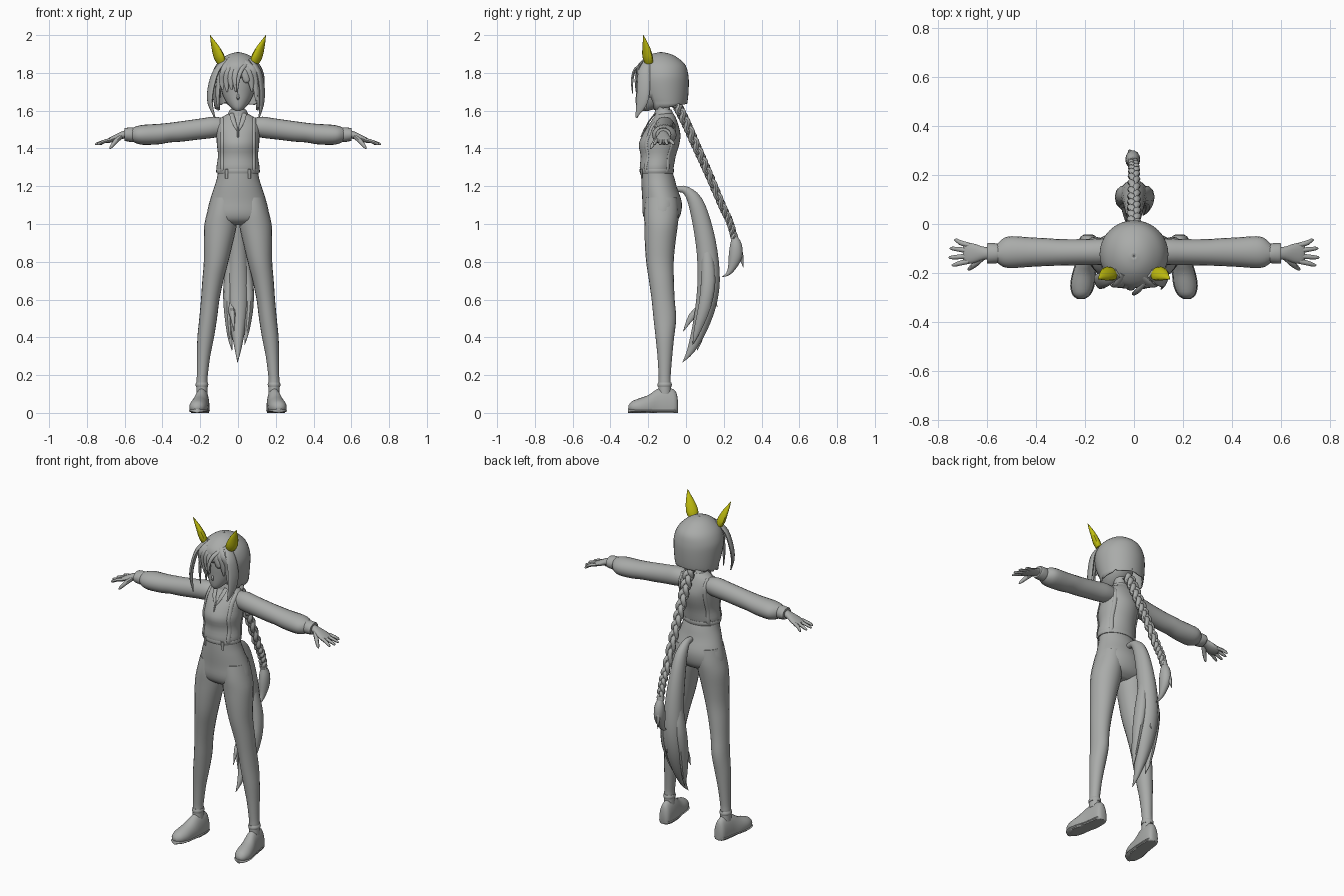
import bpy, bmesh, math
from mathutils import Vector

X, Y, Z = Vector((1, 0, 0)), Vector((0, 1, 0)), Vector((0, 0, 1))


def material(name, rgb):
    m = bpy.data.materials.new(name)
    m.diffuse_color = (*rgb, 1)
    return m


GREY = material("grey", (0.40, 0.41, 0.40))
YELLOW = material("yellow", (0.55, 0.53, 0.005))


def finish(bm, name, mat, mirror=False, angle=45):
    bmesh.ops.recalc_face_normals(bm, faces=bm.faces)
    me = bpy.data.meshes.new(name)
    bm.to_mesh(me)
    bm.free()
    ob = bpy.data.objects.new(name, me)
    bpy.context.collection.objects.link(ob)
    me.materials.append(mat)
    bpy.ops.object.select_all(action='DESELECT')
    ob.select_set(True)
    bpy.context.view_layer.objects.active = ob
    bpy.ops.object.shade_smooth_by_angle(angle=math.radians(angle))
    if mirror:
        ob.modifiers.new("mirror", 'MIRROR')
    return ob


def smooth_rings(rings, k):
    """Catmull-Rom interpolation of (x, y, z, ru, rv) rings."""
    out, n = [], len(rings)
    for i in range(n - 1):
        a, b, c, d = (rings[max(i - 1, 0)], rings[i], rings[i + 1], rings[min(i + 2, n - 1)])
        for j in range(k):
            t = j / k
            out.append([0.5 * (2 * q + (r - p) * t + (2 * p - 5 * q + 4 * r - s) * t * t
                               + (3 * q - p - 3 * r + s) * t ** 3) for p, q, r, s in zip(a, b, c, d)])
    return out + [list(rings[-1])]


def loft_bm(rings, u, v=None, n=16, k=3, caps=True):
    """Elliptical sections along a path; v follows the path unless it is fixed."""
    rings = smooth_rings(rings, k)
    pts = [Vector(r[:3]) for r in rings]
    bm, rows = bmesh.new(), []
    for i, r in enumerate(rings):
        uu, vv = Vector(u).normalized(), v
        if v is None:
            t = (pts[min(i + 1, len(pts) - 1)] - pts[max(i - 1, 0)]).normalized()
            vv = t.cross(uu).normalized()
            uu = vv.cross(t)
        ru, rv = max(r[3], 0.001), max(r[4], 0.001)
        ring = []
        for j in range(n):
            a = 2 * math.pi * j / n
            p = pts[i] + uu * (ru * math.cos(a)) + vv * (rv * math.sin(a))
            p.z = max(p.z, 0)
            ring.append(bm.verts.new(p))
        rows.append(ring)
    for a, b in zip(rows, rows[1:]):
        for j in range(n):
            bm.faces.new((a[j], a[(j + 1) % n], b[(j + 1) % n], b[j]))
    if caps:
        bm.faces.new(rows[0])
        bm.faces.new(rows[-1])
    return bm


def loft(name, rings, u, v=None, mat=GREY, mirror=False, **kw):
    return finish(loft_bm(rings, u, v, **kw), name, mat, mirror)


# blouse, waist hem, trousers seat and neck
torso = [(0, -.155, 1.275, .108, .085), (0, -.155, 1.30, .114, .09), (0, -.147, 1.36, .106, .093),
         (0, -.143, 1.42, .112, .107), (0, -.13, 1.47, .114, .101), (0, -.12, 1.52, .118, .081),
         (0, -.113, 1.56, .092, .06), (0, -.112, 1.585, .05, .045)]
loft("blouse", torso, X, Y, n=32)
loft("waist_hem", [(0, -.155, 1.268, .112, .088), (0, -.155, 1.28, .116, .091),
                   (0, -.155, 1.292, .114, .09)], X, Y, n=32)
loft("trouser_seat", [(0, -.155, 1.285, .104, .08), (0, -.148, 1.24, .112, .088), (0, -.141, 1.19, .128, .094),
                      (0, -.127, 1.12, .150, .104), (0, -.128, 1.06, .163, .102), (0, -.13, 1.02, .155, .085),
                      (0, -.13, .995, .09, .05)], X, Y, n=32)
loft("neck", [(0, -.115, 1.56, .048, .045), (0, -.12, 1.60, .036, .036), (0, -.125, 1.66, .036, .036)], X, Y)
loft("collar", [(0, -.115, 1.572, .058, .054), (0, -.118, 1.59, .05, .048), (0, -.12, 1.605, .043, .043)], X, Y)
loft("lapel", [(.035, -.163, 1.585, .012, .004), (.022, -.198, 1.54, .012, .004),
               (.003, -.219, 1.495, .004, .004)], X, mirror=True, n=8)
loft("placket", [(0, -.215, 1.51, .005, .005), (0, -.238, 1.46, .004, .004)], X, n=8)

# suspenders follow the blouse surface at a fixed distance from the middle
for side, name in ((-1, "front_strap"), (1, "back_strap")):
    path = [(.086, cy + side * (ry * math.sqrt(1 - (.086 / rx) ** 2) + .002), z, .011, .005)
            for _, cy, z, rx, ry in torso[:-1]]
    loft(name, path, (.75, -.65 * side, 0), mirror=True, n=8)
loft("strap_clip", [(.06, -.236, 1.29, .008, .005), (.06, -.234, 1.24, .008, .004)],
     (.9, .3, 0), mirror=True, n=8)

# trouser legs
loft("leg", [(.075, -.13, 1.14, .068, .085), (.084, -.13, 1.06, .08, .092), (.093, -.132, .99, .086, .088),
             (.104, -.137, .90, .077, .081), (.116, -.138, .80, .065, .073), (.133, -.13, .70, .056, .066),
             (.147, -.121, .60, .049, .061), (.158, -.112, .50, .047, .06), (.171, -.112, .40, .044, .049),
             (.182, -.112, .30, .035, .039), (.189, -.113, .20, .029, .032), (.191, -.113, .165, .029, .032),
             (.191, -.113, .10, .03, .034)], X, Y, mirror=True, n=20)
loft("trouser_cuff", [(.191, -.113, .138, .031, .036), (.191, -.113, .15, .034, .038),
                      (.190, -.113, .162, .030, .034)], X, Y, mirror=True, n=20)

# shoes and soles
shoe = [(.186, -.042, .03, .015, .03), (.187, -.055, .03, .032, .085), (.189, -.10, .03, .038, .105),
        (.194, -.15, .03, .041, .097), (.204, -.20, .03, .046, .064), (.211, -.25, .03, .047, .046),
        (.215, -.288, .03, .034, .03), (.217, -.305, .028, .012, .01)]
loft("shoe", shoe, X, Z, mirror=True, n=20)
loft("sole", [(x, y - .002, .011, w + .003, .011) for x, y, _, w, _ in shoe], X, Z, mirror=True, n=12)

# sleeves, cuffs and hands
loft("sleeve", [(.07, -.11, 1.515, .045, .045), (.13, -.113, 1.512, .054, .056), (.20, -.115, 1.503, .053, .055),
                (.30, -.116, 1.490, .054, .054), (.36, -.115, 1.484, .057, .052), (.42, -.115, 1.476, .06, .054),
                (.50, -.115, 1.472, .065, .053), (.535, -.117, 1.472, .058, .046),
                (.56, -.12, 1.473, .038, .036)], Y, Z, mirror=True, n=20)
loft("sleeve_cuff", [(.55, -.12, 1.473, .038, .036), (.565, -.12, 1.473, .041, .039),
                     (.598, -.12, 1.474, .042, .034), (.602, -.12, 1.474, .034, .03)], Y, Z, mirror=True)
loft("palm", [(.59, -.12, 1.476, .024, .022), (.62, -.12, 1.468, .028, .02), (.66, -.12, 1.451, .041, .017),
              (.69, -.12, 1.440, .041, .012), (.70, -.12, 1.437, .03, .007)], Y, Z, mirror=True)
fingers = [("little_finger", -.087, .735, -.066), ("ring_finger", -.109, .753, -.1),
           ("middle_finger", -.131, .757, -.137), ("index_finger", -.152, .745, -.168)]
for name, y0, x1, y1 in fingers:
    loft(name, [(.675, y0, 1.445, .011, .010), (.71, (y0 + y1) / 2, 1.436, .010, .009),
                (x1 - .008, y1, 1.424, .007, .007), (x1, y1, 1.420, .002, .002)], Y, mirror=True, n=8)
loft("thumb", [(.622, -.138, 1.462, .014, .013), (.65, -.165, 1.435, .012, .012),
               (.672, -.183, 1.408, .008, .008), (.678, -.188, 1.398, .002, .002)], Y, mirror=True, n=8)

# face and nose
loft("face", [(0, -.215, 1.598, .012, .014), (0, -.195, 1.615, .036, .045), (0, -.17, 1.645, .062, .075),
              (0, -.152, 1.69, .084, .095), (0, -.146, 1.75, .093, .104), (0, -.142, 1.82, .09, .1),
              (0, -.135, 1.87, .04, .05)], X, Y, n=24)
loft("nose", [(0, -.236, 1.695, .004, .004), (0, -.252, 1.668, .007, .007), (0, -.236, 1.66, .004, .004)], X, n=8)

# bobbed hair shell, opened over the face, with a hem that drops towards the front
bm = loft_bm([(0, -.105, 1.63, .126, .11), (0, -.113, 1.67, .133, .124), (0, -.122, 1.74, .14, .137),
              (0, -.125, 1.79, .138, .137), (0, -.129, 1.84, .118, .127), (0, -.131, 1.878, .082, .09),
              (0, -.132, 1.90, .045, .05), (0, -.132, 1.91, .004, .004)], X, Y, n=40, caps=False)
bmesh.ops.delete(bm, geom=[f for f in bm.faces if f.calc_center_median().z < 1.775
                           and f.calc_center_median().y < -.16 and abs(f.calc_center_median().x) < .1],
                 context='FACES')
for i, v in enumerate(sorted((v for v in bm.verts if v.co.z < 1.631), key=lambda v: v.co.x)):
    v.co.z += .005 + .19 * min(v.co.y, 0) + (.012 if i % 5 == 0 else 0)
hair = finish(bm, "hair_shell", GREY)
solid = hair.modifiers.new("thickness", 'SOLIDIFY')
solid.thickness = .008
solid.offset = -1

# fringe locks: short ones on one side, swept ones on the other
for i, x in enumerate((-.085, -.062, -.038, -.014)):
    loft("fringe_lock", [(x * .5, -.205, 1.875, .014, .006), (x * .85, -.252, 1.82, .018, .008),
                         (x, -.270 + abs(x) * .35, 1.76, .016, .007),
                         (x + .004, -.268 + abs(x) * .35, 1.712 - .012 * (i % 2), .005, .003)], X, n=10)
for dx, z1 in ((.0, 1.75), (.022, 1.70), (.044, 1.65)):
    loft("swept_lock", [(.0 + dx * .5, -.21, 1.873, .014, .006), (.025 + dx, -.252, 1.825, .02, .008),
                        (.045 + dx, -.256 + dx * .4, 1.76, .017, .008),
                        (.052 + dx, -.25 + dx * .4, z1, .004, .003)], X, n=10)
loft("parted_lock", [(.06, -.215, 1.86, .01, .006), (.02, -.268, 1.82, .012, .008),
                     (.0, -.285, 1.76, .009, .007), (-.004, -.283, 1.69, .002, .002)], X, n=10)

# long locks framing the face
loft("left_long_lock", [(-.065, -.2, 1.87, .02, .01), (-.115, -.225, 1.81, .03, .012),
                        (-.143, -.235, 1.72, .032, .012), (-.147, -.245, 1.64, .024, .01),
                        (-.122, -.26, 1.562, .003, .003)], (.45, -.9, 0), n=12)
loft("right_long_lock", [(.065, -.2, 1.87, .02, .01), (.108, -.222, 1.81, .032, .012),
                         (.126, -.225, 1.72, .036, .012), (.125, -.235, 1.64, .03, .01),
                         (.112, -.265, 1.565, .004, .003)], (.3, .9, 0), n=12)
loft("cheek_lock", [(.095, -.215, 1.80, .016, .01), (.108, -.215, 1.70, .018, .009),
                    (.104, -.215, 1.60, .003, .003)], (.5, .8, 0), mirror=True, n=10)

# ears
loft("ear", [(.088, -.198, 1.855, .026, .018), (.1, -.203, 1.885, .034, .021), (.118, -.210, 1.93, .026, .016),
             (.136, -.219, 1.972, .011, .008), (.147, -.226, 1.999, .001, .001)],
     (.75, .65, 0), mat=YELLOW, mirror=True, n=12)

# three interwoven braid strands and the tuft below
spine = smooth_rings([(0, -.05, 1.635, 0, 0), (0, 0, 1.535, 0, 0), (0, .06, 1.40, 0, 0), (0, .12, 1.265, 0, 0),
                      (0, .19, 1.10, 0, 0), (0, .232, 1.01, 0, 0), (-.005, .255, .93, 0, 0)], 16)
for s in range(3):
    strand = []
    for i, (x, y, z, _, _) in enumerate(spine):
        f = i / (len(spine) - 1)
        a = 2 * math.pi * (5 * f + s / 3)
        w = 1 - .35 * f
        d = .013 * w * math.sin(2 * a)
        strand.append((x + .017 * w * math.sin(a), y + d * .9, z + d * .42, .017 * w, .016 * w))
    loft("braid_strand", strand, X, n=8, k=1)
loft("braid_tie", [(-.005, .25, .95, .02, .02), (-.005, .257, .925, .02, .02)], X, n=12)
loft("braid_tuft", [(-.005, .256, .935, .014, .014), (-.005, .264, .89, .028, .032), (-.005, .262, .83, .03, .037),
                    (-.004, .243, .77, .02, .022), (-.003, .22, .735, .01, .01), (0, .19, .72, .001, .001)], X, n=14)
loft("tuft_tip", [(-.01, .28, .88, .01, .012), (-.015, .292, .83, .011, .012), (-.02, .303, .77, .001, .001)], X, n=8)

# tail with separate pointed ends
loft("tail", [(0, -.045, 1.185, .016, .016), (0, .0, 1.178, .022, .022), (0, .048, 1.12, .034, .04),
              (0, .085, 1.0, .043, .05), (0, .112, .85, .052, .056), (0, .12, .70, .06, .06),
              (0, .105, .57, .057, .055), (0, .07, .44, .038, .04), (0, .025, .33, .016, .02),
              (-.003, -.018, .268, .001, .001)], X, n=18)
for x, y1, z1 in ((-.045, .06, .33), (.05, .035, .36), (-.03, -.015, .43), (.02, .165, .56)):
    loft("tail_lock", [(x * .6, .112, .85, .022, .03), (x, .118, .70, .03, .04), (x * 1.15, .10, .57, .025, .035),
                       (x * .95, .1 * .4 + y1 * .6, z1 + .08, .014, .02), (x * .7, y1, z1, .001, .001)], X, n=10)
